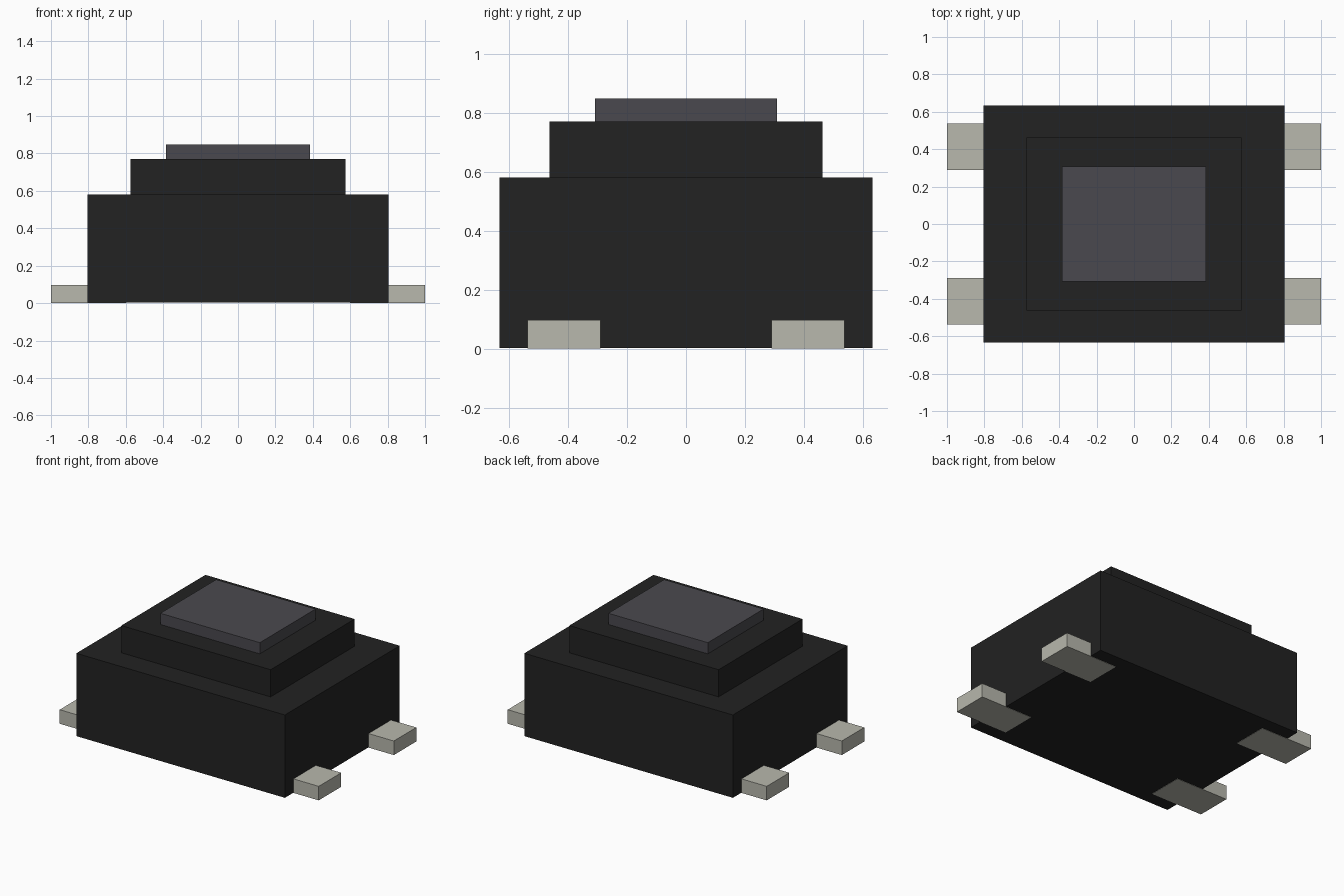
import bpy
import bmesh
from mathutils import Vector

cube = bpy.data.objects.get("Cube")
if cube:
    bpy.data.objects.remove(cube, do_unlink=True)


def material(name, rgb):
    mat = bpy.data.materials.new(name)
    mat.use_nodes = True
    mat.diffuse_color = (*rgb, 1)
    mat.node_tree.nodes["Principled BSDF"].inputs["Base Color"].default_value = (*rgb, 1)
    return mat


def box(name, low, high, mat):
    """Flat-shaded box between two opposite corners."""
    low, high = Vector(low), Vector(high)
    mesh = bpy.data.meshes.new(name)
    bm = bmesh.new()
    bmesh.ops.create_cube(bm, size=1)
    bmesh.ops.scale(bm, vec=high - low, verts=bm.verts)
    bmesh.ops.translate(bm, vec=(low + high) / 2, verts=bm.verts)
    bm.to_mesh(mesh)
    bm.free()
    mesh.materials.append(mat)
    obj = bpy.data.objects.new(name, mesh)
    bpy.context.collection.objects.link(obj)
    return obj


black = material("black plastic", (0.016, 0.016, 0.016))
grey = material("dark grey plastic", (0.0685, 0.0666, 0.0762))
metal = material("pale metal", (0.479, 0.479, 0.418))

# Stepped housing and push button, stacked: half width, half depth, bottom, top
for name, hx, hy, z0, z1, mat in (
    ("housing", 0.805, 0.633, 0.002, 0.58, black),
    ("upper_housing", 0.576, 0.463, 0.58, 0.77, black),
    ("push_button", 0.384, 0.308, 0.77, 0.848, grey),
):
    box(name, (-hx, -hy, z0), (hx, hy, z1), mat)

# Four contact pins, reaching a little way under the housing
for side, sx in (("left", 1), ("right", -1)):
    for end, sy in (("front", -1), ("back", 1)):
        xs = sorted((sx * 0.6, sx * 1.0))
        ys = sorted((sy * 0.29, sy * 0.538))
        box(f"{end}_{side}_pin", (xs[0], ys[0], 0), (xs[1], ys[1], 0.098), metal)
